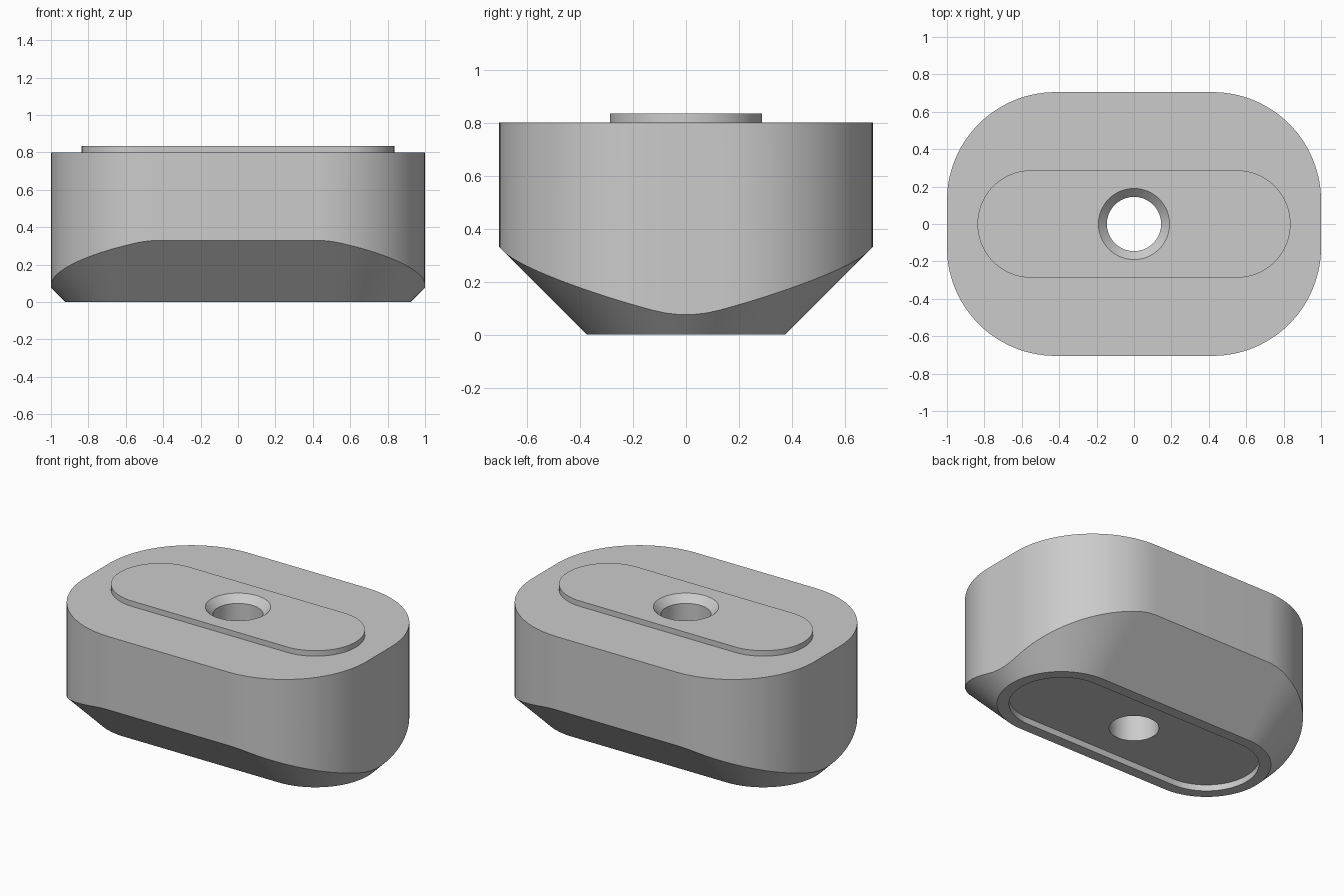
import bpy, bmesh, math
from mathutils import Vector

cube = bpy.data.objects.get("Cube")
if cube:
    bpy.data.objects.remove(cube, do_unlink=True)

SLOT_X = 0.55        # half distance between the slot arc centres
BASE_R = 0.375       # slot radius at the foot
TOP, STEP = 0.80, 0.835
HOLE_R, SINK_R = 0.145, 0.19

grey = bpy.data.materials.new("plain grey")
grey.use_nodes = True
grey.diffuse_color = (0.6, 0.6, 0.6, 1)
grey.node_tree.nodes["Principled BSDF"].inputs["Base Color"].default_value = (0.6, 0.6, 0.6, 1)


def loft(name, rings):
    """Closed solid through rings of equal point count, listed from bottom to top."""
    bm = bmesh.new()
    loops = [[bm.verts.new(p) for p in ring] for ring in rings]
    n = len(loops[0])
    for a, b in zip(loops, loops[1:]):
        for i in range(n):
            j = (i + 1) % n
            bm.faces.new((a[i], a[j], b[j], b[i]))
    bm.faces.new(loops[0][::-1])
    bm.faces.new(loops[-1])
    bmesh.ops.recalc_face_normals(bm, faces=bm.faces)
    mesh = bpy.data.meshes.new(name)
    bm.to_mesh(mesh)
    bm.free()
    mesh.materials.append(grey)
    obj = bpy.data.objects.new(name, mesh)
    bpy.context.collection.objects.link(obj)
    return obj


def rounded_outline(cx, cy, r, steps=28, end_cuts=5):
    """Rounded rectangle, counter-clockwise, with extra points on its short ends."""
    pts = []
    for k, (sx, sy) in enumerate([(1, 1), (-1, 1), (-1, -1), (1, -1)]):
        for i in range(steps + 1):
            a = math.pi / 2 * (k + i / steps)
            pts.append(Vector((sx * cx + r * math.cos(a), sy * cy + r * math.sin(a), 0)))
        if k % 2:
            side = -1 if k == 1 else 1
            for i in range(1, end_cuts):
                pts.append(Vector((side * (cx + r), side * cy * (2 * i / end_cuts - 1), 0)))
    return pts


def spine(p):
    return Vector((max(-SLOT_X, min(SLOT_X, p.x)), 0, 0))


def slot(points, r, z):
    """Outline points pulled in to a slot of radius r."""
    return [spine(p) + (p - spine(p)).normalized() * r + Vector((0, 0, z)) for p in points]


def circle(r, z, n=64):
    return [Vector((r * math.cos(t * math.tau / n), r * math.sin(t * math.tau / n), z))
            for t in range(n)]


# Body: slot foot flaring at 45 degrees into the rounded block, raised slot on top
outline = rounded_outline(0.42, 0.125, 0.58)
flare = [Vector((p.x, p.y, (p - spine(p)).length - BASE_R)) for p in outline]
rim = [Vector((p.x, p.y, TOP)) for p in outline]
body = loft("body", [slot(outline, BASE_R, 0), flare, rim,
                     slot(outline, 0.287, TOP), slot(outline, 0.287, STEP)])

# Cutters: recess in the foot and countersunk through hole
recess = loft("recess_cutter", [slot(outline, 0.305, -0.1), slot(outline, 0.305, 0.04)])
sink = SINK_R - HOLE_R
hole = loft("hole_cutter", [circle(HOLE_R, -0.2), circle(HOLE_R, STEP - sink),
                            circle(SINK_R, STEP), circle(SINK_R, STEP + 0.1)])

bpy.ops.object.select_all(action="DESELECT")
body.select_set(True)
bpy.context.view_layer.objects.active = body
for cutter in (recess, hole):
    cutter.hide_render = True
    mod = body.modifiers.new(cutter.name, "BOOLEAN")
    mod.operation = "DIFFERENCE"
    mod.solver = "EXACT"
    mod.object = cutter
    bpy.ops.object.modifier_apply(modifier=mod.name)
    bpy.data.objects.remove(cutter, do_unlink=True)

bpy.ops.object.shade_smooth_by_angle(angle=math.radians(25))
